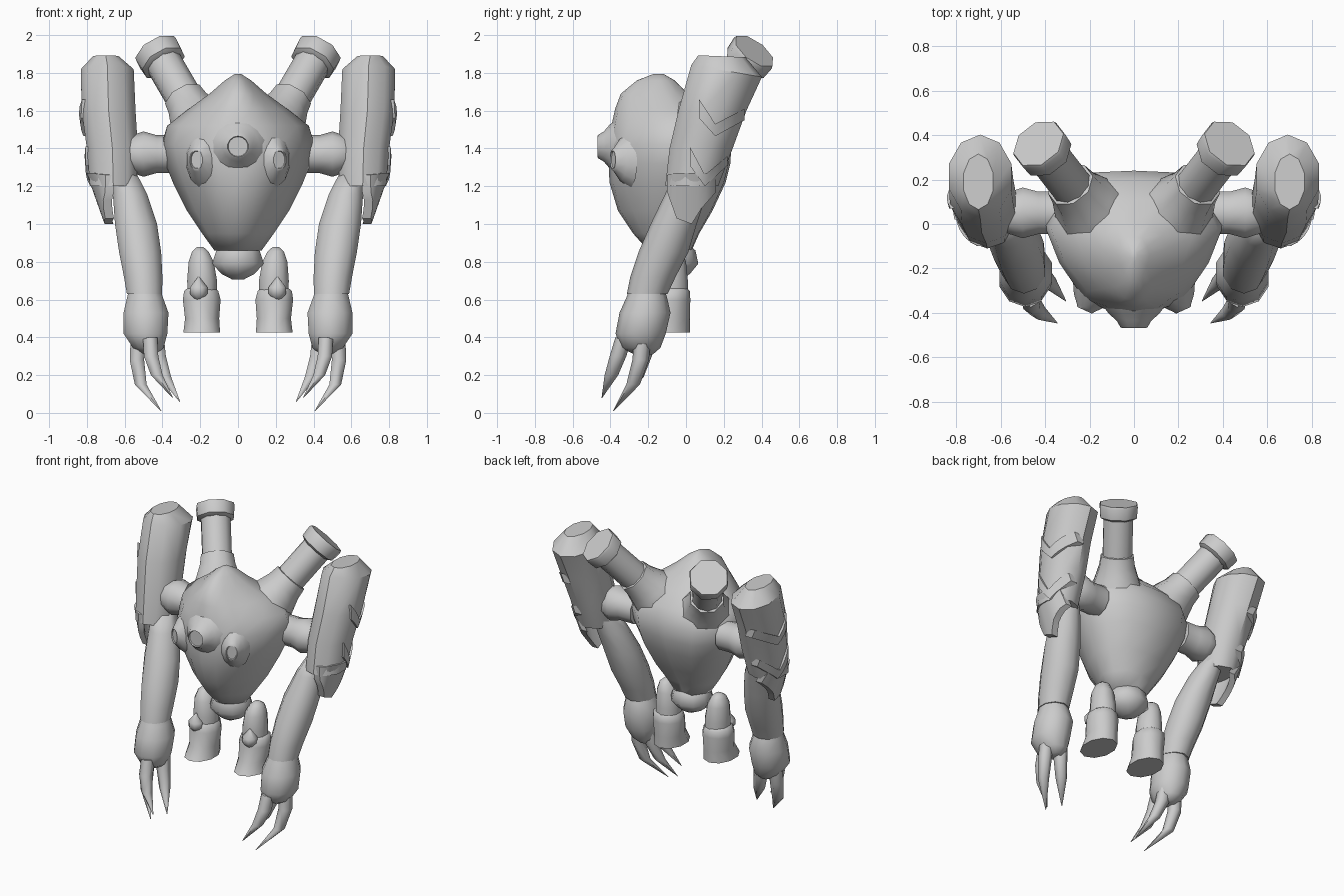
import bpy, bmesh, math
from mathutils import Vector

if "Cube" in bpy.data.objects:
    bpy.data.objects.remove(bpy.data.objects["Cube"])

grey = bpy.data.materials.new("stone_grey")
grey.diffuse_color = (0.6, 0.6, 0.6, 1)
grey.use_nodes = True
grey.node_tree.nodes["Principled BSDF"].inputs["Base Color"].default_value = grey.diffuse_color


def finish(name, bm, mirror=True, angle=40):
    """Turn a bmesh into a smooth-shaded object, optionally mirrored in x."""
    bmesh.ops.recalc_face_normals(bm, faces=bm.faces)
    mesh = bpy.data.meshes.new(name)
    bm.to_mesh(mesh)
    bm.free()
    mesh.materials.append(grey)
    ob = bpy.data.objects.new(name, mesh)
    bpy.context.collection.objects.link(ob)
    bpy.ops.object.select_all(action='DESELECT')
    ob.select_set(True)
    bpy.context.view_layer.objects.active = ob
    bpy.ops.object.shade_smooth_by_angle(angle=math.radians(angle))
    if mirror:
        ob.modifiers.new("mirror", 'MIRROR').use_mirror_merge = False
    return ob


def loft(name, rings, mirror=True, angle=40):
    """Skin a list of equal-length point rings and cap both ends."""
    bm = bmesh.new()
    rows = [[bm.verts.new(p) for p in r] for r in rings]
    n = len(rows[0])
    for a, b in zip(rows, rows[1:]):
        for i in range(n):
            j = (i + 1) % n
            bm.faces.new((a[i], a[j], b[j], b[i]))
    bm.faces.new(rows[0])
    bm.faces.new(rows[-1])
    return finish(name, bm, mirror, angle)


def ellipse(s, n=10):
    """Horizontal ring from (x, y, z, rx, ry[, slope in y])."""
    x, y, z, rx, ry = s[:5]
    slope = s[5] if len(s) > 5 else 0
    pts = []
    for i in range(n):
        a = 2 * math.pi * (i + 0.5) / n
        dy = ry * math.sin(a)
        pts.append((x + rx * math.cos(a), y + dy, z + slope * dy))
    return pts


def turned(name, base, axis, profile, n=8, mirror=True, squash=1.0, angle=50):
    """Lathe (distance, radius) pairs around an arbitrary axis."""
    base, d = Vector(base), Vector(axis).normalized()
    ref = Vector((0, 0, 1)) if abs(d.z) < 0.9 else Vector((0, 1, 0))
    u = d.cross(ref).normalized()
    v = u.cross(d)
    rings = []
    for t, r in profile:
        rings.append([base + d * t + u * r * squash * math.cos(2 * math.pi * (i + .5) / n)
                      + v * r * math.sin(2 * math.pi * (i + .5) / n) for i in range(n)])
    return loft(name, rings, mirror, angle)


# Torso: (height, half width, widest y, front y, back y)
torso = [(0.86, .125, -.09, -.20, .03), (0.95, .19, -.08, -.28, .07),
         (1.07, .27, -.06, -.36, .14), (1.22, .345, -.03, -.405, .21),
         (1.32, .385, -.01, -.41, .235), (1.42, .405, 0, -.41, .24),
         (1.52, .375, -.02, -.395, .20), (1.61, .26, -.06, -.375, .11),
         (1.69, .15, -.11, -.345, .01), (1.76, .07, -.14, -.26, -.06),
         (1.795, .015, -.14, -.17, -.12)]


def torso_ring(z, w, mid, front, back):
    """Wedge section, fuller across the front near eye level."""
    k = max(0, 1 - abs(z - 1.35) / .2)
    half = [(0, -1), (.28, -.95), (.56, -.74 - .12 * k), (.83, -.40 - .04 * k),
            (1, 0), (.85, .48), (.52, .96), (0, 1)]
    loop = half + [(-x, y) for x, y in reversed(half[1:-1])]
    return [(x * w, mid + y * (mid - front if y < 0 else back - mid), z) for x, y in loop]


loft("torso", [torso_ring(*s) for s in torso], False, 60)

# Pelvis
loft("pelvis", [ellipse(s) for s in [
    (0, -.07, .705, .03, .04), (0, -.07, .735, .09, .09), (0, -.07, .79, .145, .135),
    (0, -.07, .86, .12, .12), (0, -.08, .90, .10, .09)]], False, 60)

# Central eye socket with recessed lens
turned("central_eye", (0, -.36, 1.41), (0, -1, 0),
       [(0, .15), (.045, .115), (.075, .08), (.105, .062), (.108, .056), (.10, .052)], 14, False)

# Side eyes on raised mounds
turned("side_eye_mound", (.182, -.30, 1.34), (.45, -1, 0),
       [(0, .15), (.05, .11), (.085, .065), (.097, .054), (.097, .048), (.09, .045)],
       12, True, .7)

# Back cannons: flared collar, barrel and muzzle cap
aim = Vector((.42, .54, .72)).normalized()
muzzle = Vector((.43, .362, 1.915))
turned("cannon_collar", muzzle - aim * .58, aim,
       [(0, .18), (.10, .145), (.17, .122), (.24, .112), (.245, .09)])
turned("cannon_barrel", muzzle - aim * .45, aim, [(0, .098), (.40, .098)], 10)
turned("cannon_cap", muzzle - aim * .10, aim, [(0, .10), (.015, .125), (.085, .13), (.10, .125)])

# Shoulder joints
turned("shoulder_joint", (.33, .05, 1.37), (1, 0, 0),
       [(0, .10), (.10, .10), (.17, .12), (.23, .10), (.30, .07)], 10)

# Upper arms
upper = [(.60, .02, 1.00, .10, .13), (.66, .03, 1.20, .13, .14), (.665, .08, 1.40, .142, .167),
         (.685, .14, 1.60, .15, .18), (.692, .215, 1.81, .147, .187, -.17)]
loft("upper_arm", [ellipse(s) for s in upper[1:] + [(.70, .19, 1.888, .07, .125, -.04)]])


def outer_x(y, z):
    """Outer surface of the upper arm at a given y and z."""
    for a, b in zip(upper, upper[1:]):
        if z <= b[2]:
            break
    t = (z - a[2]) / (b[2] - a[2])
    cx, cy, _, rx, ry = [p + (q - p) * t for p, q in zip(a[:5], b[:5])]
    k = max(-.97, min(.97, (y - cy) / ry))
    return cx + rx * math.sqrt(1 - k * k)


def wrap_strip(name, columns, lift, steps=3):
    """Solid strip hugging the upper arm, from (y, bottom, top) columns."""
    cols = []
    for a, b in zip(columns, columns[1:]):
        cols += [[p + (q - p) * i / steps for p, q in zip(a, b)] for i in range(steps)]
    cols.append(columns[-1])
    rings = []
    for y, lo, hi in cols:
        xl, xh = outer_x(y, lo), outer_x(y, hi)
        rings.append([(xl + lift, y, lo), (xh + lift, y, hi), (xh - .04, y, hi), (xl - .04, y, lo)])
    loft(name, rings, True, 30)


wrap_strip("upper_chevron", [(.07, 1.56, 1.66), (.155, 1.465, 1.53), (.31, 1.55, 1.61)], .01)
wrap_strip("lower_chevron", [(.02, 1.31, 1.41), (.10, 1.20, 1.26), (.22, 1.31, 1.36)], .01)
wrap_strip("elbow_guard", [(-.10, 1.17, 1.26), (-.05, 1.03, 1.27), (.03, 1.0, 1.27),
                           (.08, 1.08, 1.27), (.16, 1.17, 1.27)], .006)

# Forearms and hands
loft("forearm", [ellipse(s) for s in [
    (.60, .04, 1.26, .07, .10), (.572, .0, 1.16, .095, .11), (.54, -.065, 1.0, .117, .122),
    (.518, -.12, .85, .117, .132), (.502, -.175, .72, .107, .12), (.495, -.205, .63, .098, .108)]],
    True, 60)
loft("hand", [ellipse(s) for s in [
    (.495, -.205, .66, .085, .09), (.492, -.208, .61, .10, .108), (.487, -.217, .53, .125, .135),
    (.49, -.24, .42, .122, .133), (.475, -.24, .345, .085, .105), (.47, -.225, .31, .04, .05)]],
    True, 60)

# Claws: base, knuckle, bend and tip points
claws = {
    "outer_claw": [(.53, -.23, .40), (.535, -.24, .28), (.515, -.28, .15), (.407, -.385, .01)],
    "front_claw": [(.465, -.33, .40), (.46, -.36, .30), (.43, -.395, .20), (.346, -.445, .08)],
    "inner_claw": [(.43, -.21, .40), (.42, -.225, .30), (.385, -.26, .19), (.307, -.346, .057)]}
for name, path in claws.items():
    loft(name, [ellipse((*p, r, r), 6) for p, r in zip(path, (.044, .044, .036, .002))], True, 65)

# Legs
loft("thigh", [ellipse(s) for s in [
    (.19, -.08, .60, .08, .09), (.19, -.08, .70, .083, .09),
    (.195, -.08, .80, .07, .08), (.20, -.075, .855, .045, .055), (.20, -.075, .878, .018, .02)]],
    True, 60)
loft("lower_leg", [ellipse(s) for s in [
    (.192, -.12, .425, .102, .14), (.19, -.095, .50, .095, .115),
    (.192, -.085, .60, .105, .108), (.195, -.08, .645, .095, .10), (.195, -.08, .665, .07, .08)]],
    True, 50)
# Pointed knee caps
turned("knee_cap", (.208, -.165, .59), (0, 0, 1),
       [(0, .012), (.04, .05), (.075, .05), (.13, .004)], 8)
